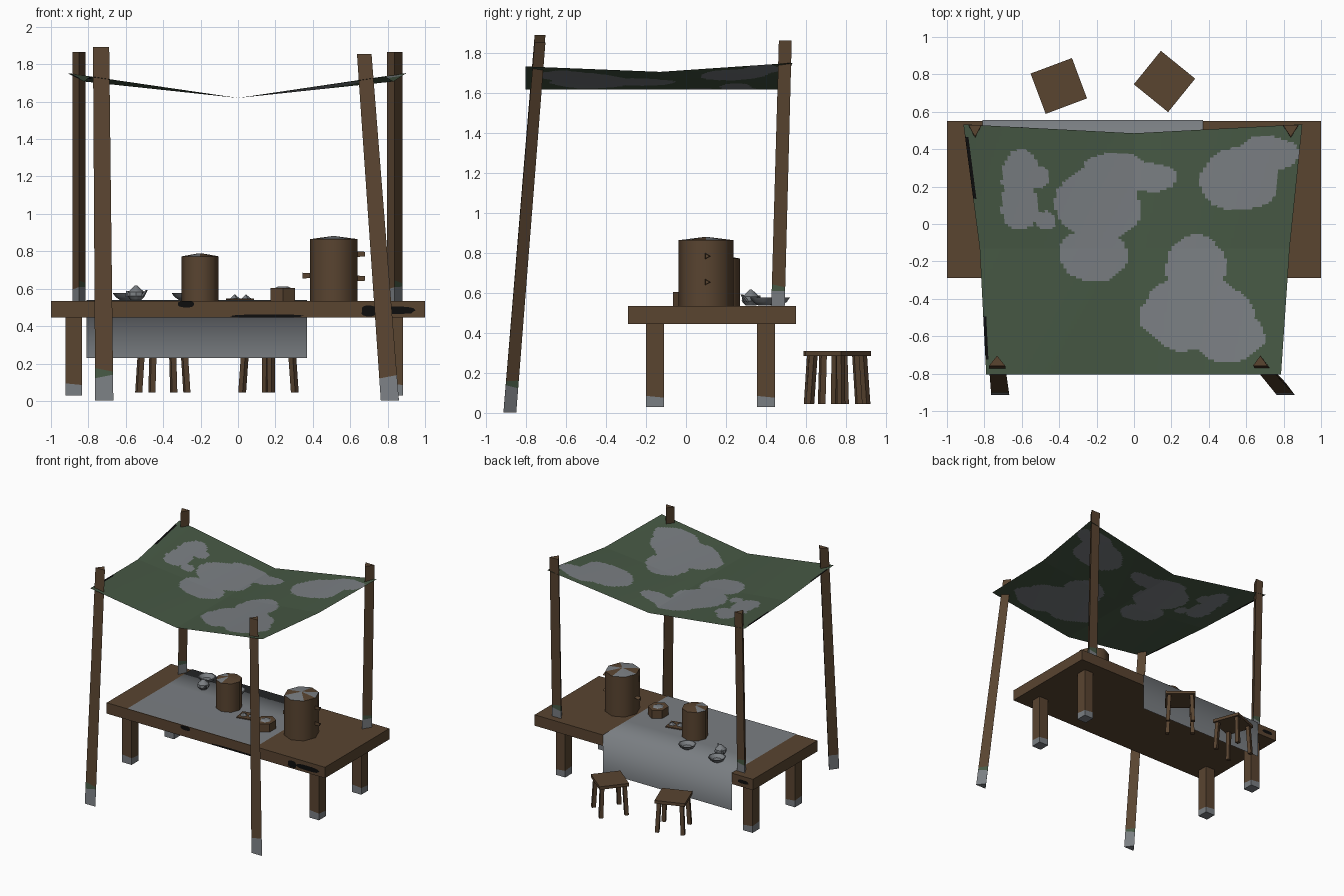
import bpy, bmesh, math, random
from mathutils import Vector, Matrix

if "Cube" in bpy.data.objects:
    bpy.data.objects.remove(bpy.data.objects["Cube"])

random.seed(4)

def mat(name, c):
    m = bpy.data.materials.new(name)
    m.diffuse_color = (*c, 1)
    m.use_nodes = True
    m.node_tree.nodes["Principled BSDF"].inputs["Base Color"].default_value = m.diffuse_color
    return m

BROWN = mat("brown_wood", (0.10, 0.058, 0.03))
GREY = mat("grey_cloth", (0.195, 0.21, 0.225))
GREEN = mat("green_canvas", (0.062, 0.098, 0.058))
BLACK = mat("black_char", (0.004, 0.004, 0.004))
ALL = [BROWN, GREY, GREEN, BLACK]

def finish(bm, name, mi=0, rule=None, smooth=None, normals=True):
    """Turn a bmesh into an object; rule(centre) may pick the material."""
    if normals:
        bmesh.ops.recalc_face_normals(bm, faces=bm.faces)
    for f in bm.faces:
        f.material_index = rule(f.calc_center_median()) if rule else mi
    me = bpy.data.meshes.new(name)
    bm.to_mesh(me)
    bm.free()
    for m in ALL:
        me.materials.append(m)
    ob = bpy.data.objects.new(name, me)
    bpy.context.collection.objects.link(ob)
    if smooth:
        bpy.ops.object.select_all(action='DESELECT')
        ob.select_set(True)
        bpy.context.view_layer.objects.active = ob
        bpy.ops.object.shade_smooth_by_angle(angle=math.radians(smooth))
    return ob

def rings(name, levels, n, turn=0, cuts=(), **kw):
    """Skin through rings given as (x, y, z, rx, ry), capped at both ends."""
    bm = bmesh.new()
    rows = []
    for x, y, z, rx, ry in levels:
        rows.append([bm.verts.new((x + rx * math.cos(turn + i * math.tau / n),
                                   y + ry * math.sin(turn + i * math.tau / n), z)) for i in range(n)])
    for a, b in zip(rows, rows[1:]):
        for i in range(n):
            bm.faces.new((a[i], a[(i + 1) % n], b[(i + 1) % n], b[i]))
    bm.faces.new(rows[0][::-1])
    bm.faces.new(rows[-1])
    for z, nx in cuts:
        mid = levels[0]
        bmesh.ops.bisect_plane(bm, geom=bm.verts[:] + bm.edges[:] + bm.faces[:],
                               plane_co=(mid[0], mid[1], z), plane_no=(nx, 0.1, 1))
    return finish(bm, name, **kw)

def box(name, lo, hi, matrix=None, mi=0):
    bm = bmesh.new()
    lo, hi = Vector(lo), Vector(hi)
    bmesh.ops.create_cube(bm, size=1)
    for v in bm.verts:
        v.co = (lo + hi) / 2 + v.co * (hi - lo)
    if matrix:
        bm.transform(matrix)
    return finish(bm, name, mi)

# Table top and legs with worn grey feet
box("table_top", (-1, -0.29, 0.445), (1, 0.552, 0.535))
for sx, x in (("left", -0.878), ("right", 0.838)):
    for sy, y in (("front", -0.155), ("back", 0.40)):
        rings(f"table_leg_{sy}_{sx}", [(x, y, 0.03, 0.061, 0.064), (x, y, 0.45, 0.061, 0.064)], 4,
              math.pi / 4, cuts=[(0.085, 0.1)], rule=lambda c: 1 if c.z < 0.075 else 0)

# Charred spots on the table edges: thin ragged plates
def char(x0, x1, z0, z1, y, n=14):
    bm = bmesh.new()
    vs = []
    for i in range(n):
        a, r = i * math.tau / n, random.uniform(0.85, 1.1)
        c, s = math.cos(a), math.sin(a)
        px = (x0 + x1) / 2 + (x1 - x0) / 2 * r * math.copysign(abs(c) ** 0.7, c)
        pz = (z0 + z1) / 2 + (z1 - z0) / 2 * math.copysign(abs(s) ** 0.7, s)
        vs.append(bm.verts.new((px, y, pz)))
    bm.faces.new(vs if y < 0 else vs[::-1])
    finish(bm, "char_mark", 3, normals=False)

char(-0.32, -0.23, 0.50, 0.535, -0.292)
char(-0.04, 0.35, 0.446, 0.462, -0.292)
char(0.66, 0.74, 0.452, 0.51, -0.292)
char(0.73, 0.95, 0.465, 0.505, -0.292)
char(-0.96, -0.86, 0.475, 0.505, 0.554)

# Cloth over the table, hanging down at the back
bm = bmesh.new()
prof = [(-0.29, 0.538), (0.25, 0.538), (0.557, 0.54), (0.557, 0.23)]
cols = [[bm.verts.new((x, y, z)) for y, z in prof] for x in (-0.81, 0.37)]
for i in range(3):
    bm.faces.new((cols[0][i], cols[1][i], cols[1][i + 1], cols[0][i + 1]))
finish(bm, "table_cloth", 1, smooth=180, normals=False)

# Three-sided canopy poles, grey and mossy at the foot
def pole(name, bottom, top, turn, zg):
    def rule(c):
        return 1 if c.z < zg else (2 if c.z < zg + 0.035 and c.x > bottom[0] - 0.01 else 0)
    rings(name, [bottom, top], 3, turn, cuts=[(zg, -0.2), (zg + 0.035, 0.2)], rule=rule)

pole("front_pole_left", (-0.715, -0.893, 0.002, 0.056, 0.043), (-0.732, -0.74, 1.893, 0.05, 0.036), math.pi / 2, 0.13)
pole("front_pole_right", (0.812, -0.893, 0.002, 0.056, 0.043), (0.675, -0.74, 1.855, 0.045, 0.036), math.pi / 2, 0.13)
pole("back_pole_left", (-0.85, 0.472, 0.535, 0.04, 0.045), (-0.85, 0.508, 1.865, 0.04, 0.043), -math.pi / 2, 0.605)
pole("back_pole_right", (0.838, 0.472, 0.535, 0.048, 0.045), (0.838, 0.508, 1.865, 0.048, 0.043), -math.pi / 2, 0.605)

# Sagging canopy: a 3 x 3 control net, finely divided so patches can be coloured
NET = [[(-0.79, -0.805, 1.735), (0, -0.805, 1.62), (0.786, -0.805, 1.735)],
       [(-0.825, -0.13, 1.708), (0, -0.13, 1.62), (0.832, -0.13, 1.708)],
       [(-0.912, 0.533, 1.753), (0, 0.485, 1.62), (0.9, 0.533, 1.753)]]
# grey patches as ellipses: x, y, rx, ry
SPOTS = [(-0.61, 0.26, 0.10, 0.14), (-0.61, 0.10, 0.10, 0.14), (-0.5, 0.25, 0.05, 0.06), (-0.47, 0.02, 0.05, 0.05),
         (-0.19, 0.1, 0.23, 0.20), (-0.22, -0.16, 0.18, 0.15), (0.07, 0.25, 0.16, 0.08), (-0.1, 0.31, 0.16, 0.07),
         (0.56, 0.24, 0.21, 0.17), (0.72, 0.38, 0.16, 0.09),
         (0.33, -0.24, 0.16, 0.18), (0.34, -0.48, 0.30, 0.20), (0.5, -0.6, 0.2, 0.14)]

def canopy_rule(c):
    edge = c.x + (0.80 + 0.085 * (c.y + 0.8) if c.y > -1 else 0)
    wob = 0.12 * math.sin(23 * c.x + 5 * c.y) * math.sin(19 * c.y + 2)
    if (-0.2 < c.y < 0.47 and edge < 0.028) or (-0.73 < c.y < -0.37 and edge < 0.028):
        return 3
    return 1 if any(((c.x - x) / a) ** 2 + ((c.y - y) / b) ** 2 < 1 + wob for x, y, a, b in SPOTS) else 2

bm = bmesh.new()
N = 50
def net(i, j):
    a, b = min(i // N, 1), min(j // N, 1)
    u, v = i / N - a, j / N - b
    p = [[Vector(NET[b + q][a + r]) for r in (0, 1)] for q in (0, 1)]
    return p[0][0].lerp(p[0][1], u).lerp(p[1][0].lerp(p[1][1], u), v)
g = [[bm.verts.new(net(i, j)) for i in range(2 * N + 1)] for j in range(2 * N + 1)]
for j in range(2 * N):
    for i in range(2 * N):
        bm.faces.new((g[j][i], g[j][i + 1], g[j + 1][i + 1], g[j + 1][i]))
finish(bm, "canopy", rule=canopy_rule, normals=False)

# Barrels with shallow lids partly worn grey
def barrel(name, x, y, rx, ry, top, worn):
    def rule(c):
        a = int((math.atan2(c.y - y, c.x - x) % math.tau) / (math.tau / 8))
        return 1 if c.z > top and a in worn else 0
    rings(name, [(x, y, 0.535, rx, ry), (x, y, top, rx, ry), (x, y, top + 0.016, 0.01, 0.01)], 8, 0,
          rule=rule, smooth=50)

barrel("large_barrel", 0.512, 0.10, 0.128, 0.137, 0.865, (0, 2, 3, 5, 6))
barrel("medium_barrel", -0.202, 0.17, 0.099, 0.10, 0.773, (3, 5))

# Pegs sticking out of the large barrel
for x, z, d in ((0.635, 0.785, 1), (0.635, 0.655, 1), (0.39, 0.67, -1)):
    bm = bmesh.new()
    bmesh.ops.create_cone(bm, cap_ends=True, segments=3, radius1=0.018, radius2=0.014, depth=0.05)
    bm.transform(Matrix.Translation((x + 0.02 * d, 0.105, z)) @ Matrix.Rotation(math.pi / 2, 4, 'Y'))
    finish(bm, "barrel_peg")

# Small six-sided pot with a grey filling
rings("small_pot", [(0.24, 0.02, 0.535, 0.076, 0.085), (0.24, 0.02, 0.605, 0.076, 0.085)], 6, math.pi / 6)
rings("pot_filling", [(0.24, 0.02, 0.603, 0.045, 0.05), (0.24, 0.02, 0.613, 0.025, 0.03)], 6)

for o in [bpy.data.objects["pot_filling"]]:
    for p in o.data.polygons:
        p.material_index = 1

# Tray with two small heaps
box("tray", (-0.065, -0.055, 0), (0.065, 0.055, 0.008),
    Matrix.Translation((0.01, 0.11, 0.539)) @ Matrix.Rotation(0.2, 4, 'Z'))
for x, y in ((-0.018, 0.10), (0.042, 0.12)):
    rings("food_heap", [(x, y, 0.546, 0.03, 0.03), (x, y, 0.568, 0.003, 0.003)], 5, mi=1)

# Bowls, hollow on top
for x, y in ((-0.60, 0.45), (-0.285, 0.39)):
    rings("bowl", [(x, y, 0.539, 0.03, 0.03), (x, y, 0.556, 0.055, 0.055), (x, y, 0.577, 0.07, 0.07),
                   (x, y, 0.577, 0.062, 0.062), (x, y, 0.553, 0.035, 0.035)], 8, mi=1, smooth=40)

# Teapot: body, lid knob, spout and handle
tx, ty = -0.545, 0.325
rings("teapot_body", [(tx, ty, 0.539, 0.028, 0.028), (tx, ty, 0.56, 0.046, 0.046), (tx, ty, 0.582, 0.044, 0.044),
                      (tx, ty, 0.6, 0.024, 0.024), (tx, ty, 0.617, 0.006, 0.006)], 8, mi=1, smooth=40)
rings("teapot_spout", [(tx + 0.03, ty - 0.02, 0.556, 0.014, 0.014), (tx + 0.055, ty - 0.045, 0.592, 0.007, 0.007)], 5, mi=1)
bm = bmesh.new()
bmesh.ops.create_cube(bm, size=1)
bm.transform(Matrix.Translation((tx - 0.035, ty + 0.032, 0.572)) @ Matrix.Rotation(-0.7, 4, 'Z')
             @ Matrix.Diagonal((0.04, 0.01, 0.03, 1)))
finish(bm, "teapot_handle", 1)

# Stools with splayed legs
for x, y, ang in ((-0.402, 0.738, math.radians(20.5)), (0.163, 0.762, math.radians(-39))):
    M = Matrix.Translation((x, y, 0)) @ Matrix.Rotation(ang, 4, 'Z')
    box("stool_seat", (-0.118, -0.115, 0.285), (0.118, 0.115, 0.31), M)
    for a in (-1, 1):
        for b in (-1, 1):
            p, q = M @ Vector((a * 0.1, b * 0.1, 0.045)), M @ Vector((a * 0.088, b * 0.088, 0.287))
            rings("stool_leg", [(*p, 0.021, 0.021), (*q, 0.021, 0.021)], 4, ang + math.pi / 4)
